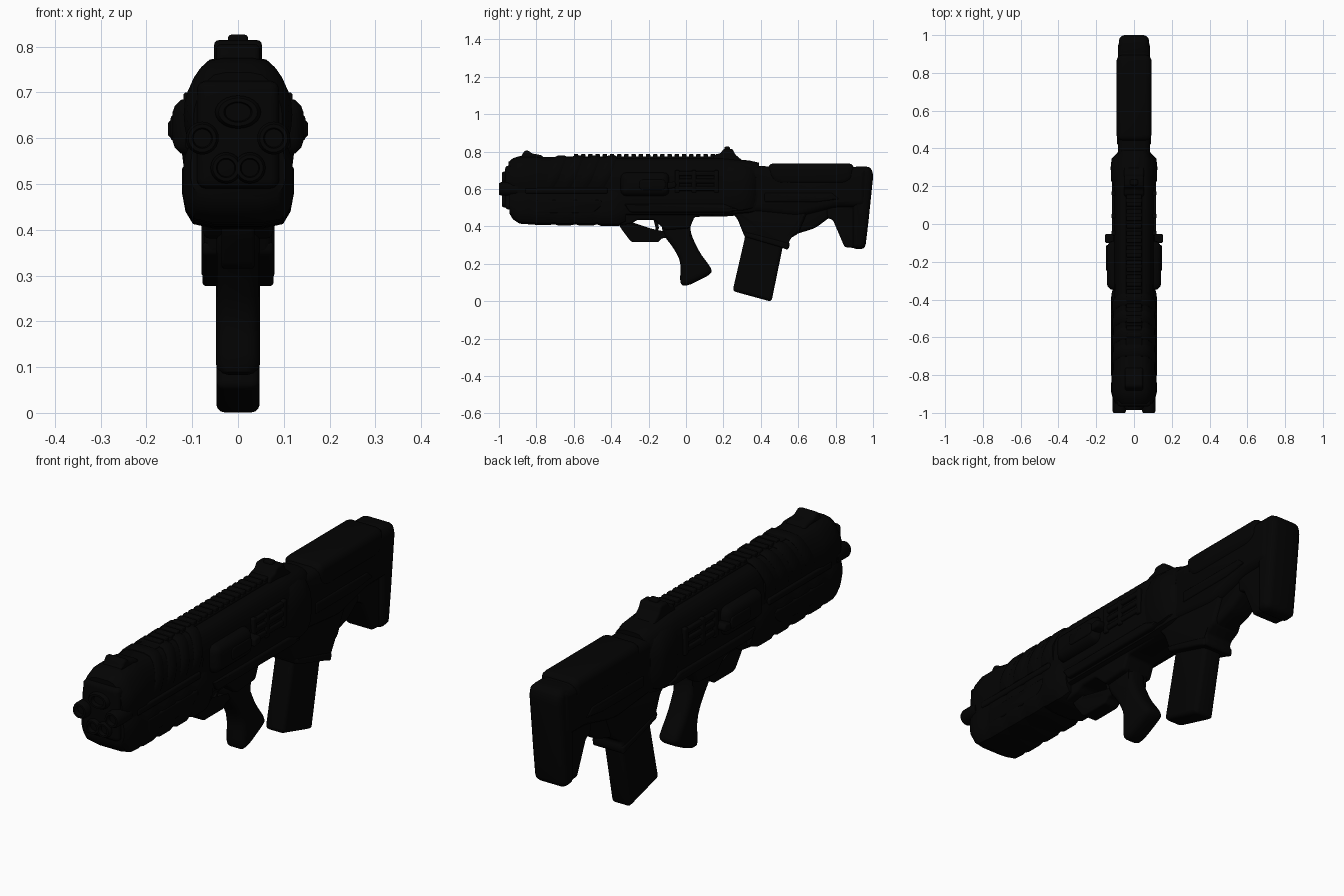
import bpy, bmesh, math
from mathutils import Vector

if "Cube" in bpy.data.objects:
    bpy.data.objects.remove(bpy.data.objects["Cube"])

black = bpy.data.materials.new("black_polymer")
black.diffuse_color = (0.001, 0.001, 0.001, 1)
black.use_nodes = True
black.node_tree.nodes["Principled BSDF"].inputs["Base Color"].default_value = black.diffuse_color


def finish(name, bm, mirror=False):
    bmesh.ops.recalc_face_normals(bm, faces=bm.faces)
    bm.normal_update()
    caps = [f for f in bm.faces if len(f.verts) > 4]
    bmesh.ops.triangulate(bm, faces=caps, ngon_method='EAR_CLIP')
    me = bpy.data.meshes.new(name)
    bm.to_mesh(me)
    bm.free()
    ob = bpy.data.objects.new(name, me)
    bpy.context.collection.objects.link(ob)
    me.materials.append(black)
    if mirror:
        ob.modifiers.new("mirror", 'MIRROR')
    bpy.ops.object.select_all(action='DESELECT')
    ob.select_set(True)
    bpy.context.view_layer.objects.active = ob
    bpy.ops.object.shade_smooth_by_angle(angle=math.radians(38))
    return ob


def soften(pts, times):
    # corner cutting on a closed outline
    pts = [Vector(p) for p in pts]
    for _ in range(times):
        out = []
        for a, b in zip(pts, pts[1:] + pts[:1]):
            out += [a.lerp(b, 0.22), a.lerp(b, 0.78)]
        pts = out
    return pts


def fillet(pts, r):
    # round every corner of a closed outline with a short curve
    pts = [Vector(p) for p in pts]
    out = []
    for i, p in enumerate(pts):
        a, b = pts[i - 1] - p, pts[(i + 1) % len(pts)] - p
        s = p + a * min(r / a.length, .45)
        e = p + b * min(r / b.length, .45)
        out += [s.lerp(p, t).lerp(p.lerp(e, t), t) for t in (0, .33, .67, 1)]
    return out


def inset(pts, d):
    area = sum(a.cross(b) for a, b in zip(pts, pts[1:] + pts[:1]))
    s = d if area > 0 else -d
    out = []
    for i, p in enumerate(pts):
        t = (pts[(i + 1) % len(pts)] - pts[i - 1]).normalized()
        out.append(p + Vector((-t.y, t.x)) * s)
    return out


def profile(name, pts, x1, x0=None, bevel=0.015, r=None, mirror=False):
    # side outline (y, z) given thickness from x0 to x1, with rounded rims
    x0 = -x1 if x0 is None else x0
    pts = fillet(pts, bevel if r is None else r)
    arc = [i * math.pi / 6 for i in range(4)]
    levels = [(x0 + bevel * (1 - math.sin(t)), bevel * (1 - math.cos(t))) for t in reversed(arc)]
    levels += [(x1 - bevel * (1 - math.sin(t)), bevel * (1 - math.cos(t))) for t in arc]
    levels = sorted(levels)
    bm = bmesh.new()
    rows = [[bm.verts.new((x, *p)) for p in inset(pts, d)] for x, d in levels]
    return skin(name, bm, rows, mirror)


def skin(name, bm, rows, mirror=False):
    n = len(rows[0])
    for r, s in zip(rows, rows[1:]):
        for i in range(n):
            j = (i + 1) % n
            bm.faces.new((r[i], r[j], s[j], s[i]))
    bm.faces.new(rows[0])
    bm.faces.new(rows[-1])
    return finish(name, bm, mirror)


def loft(name, half, stations, zc, shear=0.0, soft=1):
    # half section (x, z), swept along y; stations are (y, x scale, z scale)
    ring = soften(list(half) + [(-x, z) for x, z in reversed(half)], soft)
    bm = bmesh.new()
    rows = [[bm.verts.new((x * sx, y + shear * (z - zc), zc + (z - zc) * sz)) for x, z in ring]
            for y, sx, sz in stations]
    return skin(name, bm, rows)


def box(y0, y1, z0, z1):
    return [(y0, z0), (y1, z0), (y1, z1), (y0, z1)]


def tube(name, x, z, rx, rz, y0, y1, mirror=False):
    # front nozzle with a recessed bore
    bm = bmesh.new()
    rows = [[bm.verts.new((x + rx * k * math.cos(t), y, z + rz * k * math.sin(t)))
             for t in (i * math.tau / 24 for i in range(24))]
            for y, k in ((y1, 1), (y0 + .012, 1), (y0, .85), (y0, .62), (y0 + .02, .55))]
    return skin(name, bm, rows, mirror)


# Upper handguard with slanted raised bands
upper = [(.055, .775), (.088, .745), (.112, .69), (.116, .64), (.104, .58), (.1, .48)]
loft("upper_handguard", upper, [(-.95, .84, .82), (-.925, .97, .94), (-.89, 1.03, 1),
     (-.8, 1.03, 1), (-.77, .96, .97), (-.4, .96, .97)], .6)
band = [(.055, .778), (.088, .748), (.113, .69), (.117, .645), (.104, .6)]
for i in range(4):
    y = -.74 + i * .09
    loft("handguard_band", band, [(y, .95, .95), (y + .012, 1, 1),
         (y + .05, 1, 1), (y + .062, .95, .95)], .66, shear=.35)

# Lower handguard with shallow bulges
lower = [(.1, .6), (.12, .55), (.121, .45), (.092, .402)]
st = [(-.945, .86, .62), (-.925, .93, .8), (-.89, 1, .93), (-.84, 1.0, .95)]
for i in range(4):
    y = -.82 + i * .115
    st += [(y, .96, .95), (y + .02, 1, .97 + i * .01), (y + .09, 1, .97 + i * .01)]
st += [(-.36, .97, 1), (-.32, .85, .9)]
loft("lower_handguard", lower, st, .58)
profile("handguard_side_rail", box(-.86, -.42, .575, .605), .115, .09, .008, mirror=True)
profile("handguard_side_panel", [(-.8, .47), (-.5, .47), (-.45, .51), (-.45, .54), (-.8, .54)],
        .122, .09, .008, mirror=True)

# Front plate and nozzles
profile("front_plate", box(-.967, -.9, .49, .725), .09, bevel=.02)
tube("side_nozzle", .078, .6, .036, .036, -1.0, -.9, True)
tube("upper_nozzle", 0, .657, .05, .036, -.985, -.9)
tube("lower_nozzle", .026, .535, .034, .034, -.985, -.9, True)

# Receiver
rec = [(.05, .765), (.085, .745), (.106, .69), (.11, .52), (.088, .452)]
loft("receiver", rec, [(-.43, .95, 1), (-.3, 1, 1), (.2, 1, 1), (.34, .95, .92), (.39, .75, .85)], .6)
loft("receiver_shoulder", [(.06, .75), (.1, .72), (.124, .66), (.122, .54), (.1, .47)],
     [(.19, .85, .95), (.23, .98, 1), (.3, 1, .98), (.345, .96, .9), (.375, .72, .8)], .6)
profile("lower_receiver", [(-.4, .5), (-.4, .42), (-.36, .405), (-.29, .415), (-.26, .435),
        (-.17, .435), (-.11, .38), (.02, .39), (.045, .45), (.22, .458), (.25, .5)], .075, bevel=.012)

# Side housings, ejection port frames and levers
profile("side_housing", box(-.35, -.09, .562, .688), .143, .07, .035, mirror=True)
profile("side_housing_plate", box(-.25, -.11, .595, .65), .147, .12, .006, r=.02, mirror=True)
profile("charging_lever", [(-.1, .6), (-.06, .605), (-.05, .62), (-.06, .64), (-.1, .635)],
        .153, .1, .008, mirror=True)
for z in (.59, .63, .67):
    profile("port_bar", box(-.06, .17, z, z + .025), .117, .09, .006, mirror=True)
for y in (-.06, .03, .15):
    profile("port_frame", box(y, y + .025, .58, .7), .119, .09, .006, mirror=True)
profile("receiver_ridge", [(-.33, .52), (.2, .52), (.28, .49), (.24, .475), (-.3, .475)],
        .116, .08, .01, mirror=True)

# Top rail with teeth
profile("rail_base", box(-.66, .18, .74, .773), .042, bevel=.005)
for i in range(20):
    y = -.6 + i * .0385
    profile("rail_tooth", box(y, y + .024, .76, .786), .04, bevel=.004)

# Sights
profile("front_sight", [(-.92, .745), (-.88, .775), (-.865, .803), (-.845, .807), (-.825, .79),
        (-.77, .78), (-.75, .755)], .048, bevel=.012)
profile("rear_sight_base", [(.14, .75), (.155, .785), (.185, .79), (.2, .814), (.25, .814),
        (.262, .785), (.34, .72)], .052, bevel=.01)
profile("rear_sight_post", box(.205, .235, .78, .826), .022, bevel=.008)

# Trigger guard and trigger
profile("trigger_guard", [(-.37, .43), (-.345, .385), (-.3, .325), (-.285, .315), (-.15, .315),
        (-.13, .335), (-.07, .345), (-.07, .37), (-.14, .36), (-.165, .342), (-.265, .342),
        (-.288, .375), (-.288, .43)], .036, bevel=.007)
profile("trigger", [(-.175, .44), (-.15, .44), (-.145, .39), (-.165, .352), (-.176, .356),
        (-.162, .39)], .012, bevel=.003)

# Pistol grip
profile("pistol_grip", [(-.135, .42), (-.12, .35), (-.07, .29), (-.026, .21), (-.034, .085), (.01, .081),
        (.14, .147), (.134, .18), (.075, .255), (.025, .36), (.022, .42), (.06, .47), (-.1, .48)],
        .048, bevel=.028, r=.045)

# Magazine well and magazine
profile("magazine_well", [(.22, .5), (.275, .44), (.313, .345), (.5, .29), (.545, .274), (.556, .3),
        (.545, .33), (.6, .36), (.66, .5)], .074, bevel=.018, r=.015)
profile("magazine_well_lip", [(.305, .375), (.312, .345), (.5, .29), (.545, .274), (.55, .31), (.5, .325)],
        .078, bevel=.01)
profile("magazine", [(.32, .42), (.315, .34), (.249, .054), (.457, -.003), (.517, .29), (.54, .42)],
        .047, bevel=.018, r=.018)

# Stock
profile("stock_body", [(.3, .722), (.3, .48), (.6, .45), (.72, .48), (.8, .5), (.965, .5), (.975, .718)],
        .085, bevel=.035)
profile("cheek_pad", [(.44, .737), (.897, .737), (.897, .65), (.85, .62), (.49, .62), (.44, .66)],
        .092, bevel=.032)
profile("stock_lower_web", [(.5, .52), (.54, .34), (.6, .362), (.69, .39), (.745, .43), (.77, .45),
        (.86, .5), (.86, .55)], .058, bevel=.02)
profile("stock_strut", [(.75, .53), (.755, .445), (.785, .435), (.848, .289), (.91, .283), (.91, .345),
        (.863, .35), (.863, .475), (.91, .485), (.91, .53)], .065, bevel=.012)
profile("butt_pad", [(.888, .72), (.888, .278), (.958, .278), (.975, .42), (1.002, .68), (.985, .72)],
        .08, bevel=.03, r=.028)
profile("stock_side_ridge", [(.42, .58), (.78, .58), (.82, .545), (.7, .53), (.42, .53)],
        .09, .06, .008, mirror=True)
